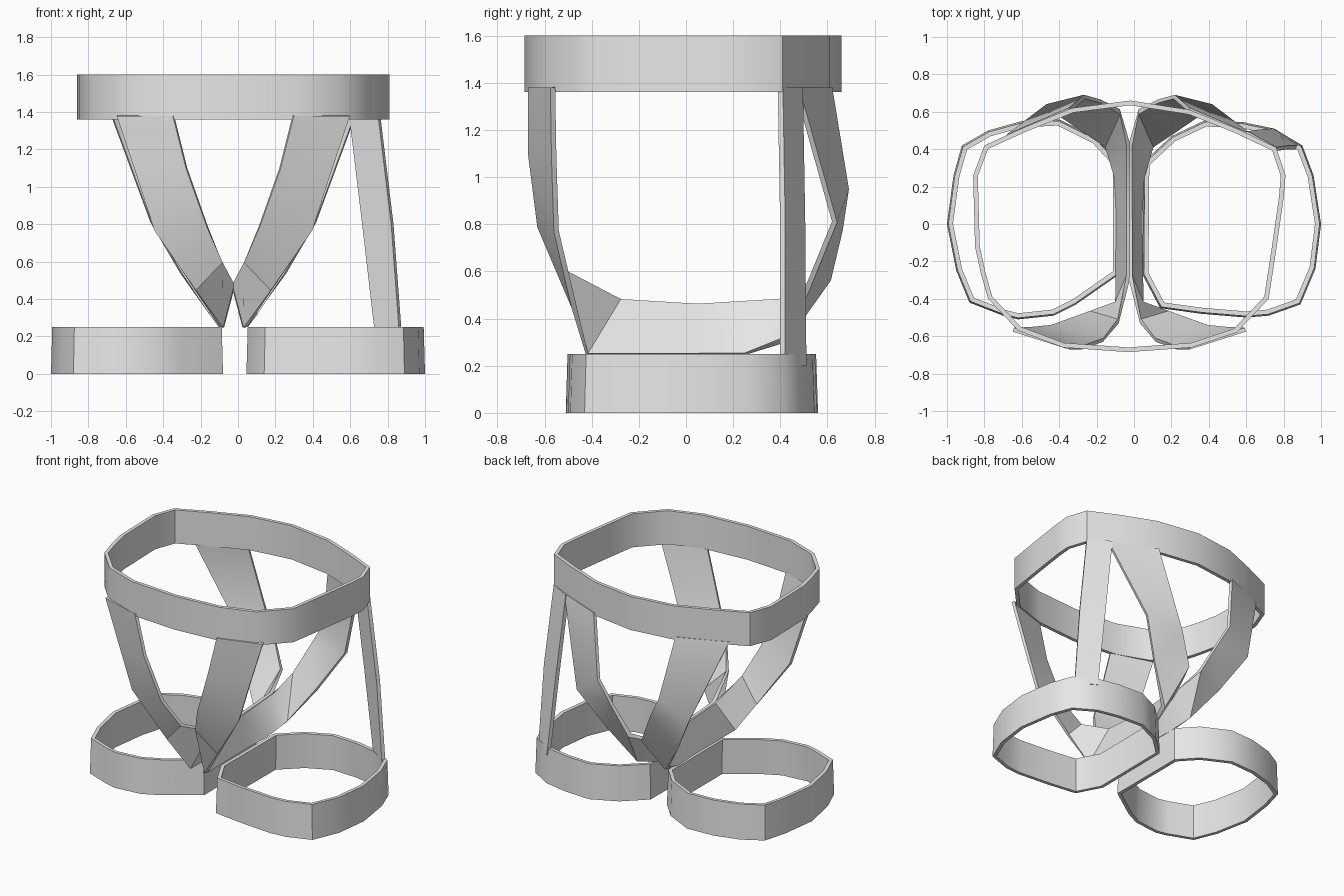
import bpy, math

grey = bpy.data.materials.new("light_grey")
grey.diffuse_color = (0.8, 0.8, 0.8, 1)
MID = -0.025  # centre line of the straps


def band(name, low, high, closed=False, offset=0.0, thick=0.025):
    """Thin sheet between two edge polylines, given thickness."""
    n = len(low)
    count = n if closed else n - 1
    faces = [(i, (i + 1) % n, n + (i + 1) % n, n + i) for i in range(count)]
    mesh = bpy.data.meshes.new(name)
    mesh.from_pydata(list(low) + list(high), [], faces)
    mesh.materials.append(grey)
    obj = bpy.data.objects.new(name, mesh)
    bpy.context.collection.objects.link(obj)
    bpy.context.view_layer.objects.active = obj
    obj.select_set(True)
    mod = obj.modifiers.new("thickness", "SOLIDIFY")
    mod.thickness = thick
    mod.offset = offset
    mod.use_even_offset = True
    bpy.ops.object.modifier_apply(modifier=mod.name)
    bpy.ops.object.shade_smooth_by_angle(angle=math.radians(40))
    obj.select_set(False)
    return obj


def ring(name, outline, z0, z1, flare=1.0):
    """Closed upright band following a counter-clockwise outline."""
    cx = (min(p[0] for p in outline) + max(p[0] for p in outline)) / 2
    low = [(x, y, z0) for x, y in outline]
    high = [(cx + (x - cx) * flare, y * flare, z1) for x, y in outline]
    return band(name, low, high, True, -1.0)


# Waist belt
waist = [(0.81, 0.26), (0.76, 0.41), (0.55, 0.51), (0.3, 0.61), (-0.02, 0.66),
         (-0.33, 0.62), (-0.58, 0.52), (-0.80, 0.42), (-0.86, 0.26),
         (-0.85, -0.12), (-0.82, -0.26), (-0.78, -0.40), (-0.62, -0.57),
         (-0.38, -0.66), (-0.03, -0.685), (0.31, -0.66), (0.55, -0.58),
         (0.72, -0.40), (0.76, -0.14), (0.80, 0.14)]
ring("waist_belt", waist, 1.36, 1.60)

# Leg cuffs
right_cuff = [(1.0, 0.0), (0.96, 0.26), (0.90, 0.42), (0.75, 0.51),
              (0.58, 0.545), (0.38, 0.555), (0.20, 0.47), (0.05, 0.33),
              (0.045, -0.27), (0.14, -0.45), (0.36, -0.48), (0.60, -0.50),
              (0.72, -0.49), (0.89, -0.43), (0.97, -0.24)]
left_cuff = [(-0.08, -0.27), (-0.08, 0.33), (-0.20, 0.46), (-0.40, 0.56),
             (-0.60, 0.55), (-0.78, 0.50), (-0.92, 0.42), (-0.965, 0.26),
             (-1.0, 0.0), (-0.95, -0.25), (-0.88, -0.42), (-0.70, -0.49),
             (-0.62, -0.51), (-0.43, -0.49), (-0.31, -0.43)]
ring("right_leg_cuff", right_cuff, 0.0, 0.25, 0.985)
ring("left_leg_cuff", left_cuff, 0.0, 0.25, 0.985)

# Crossing straps: front of belt, down, under, and up to the back of the belt
inner = [(0.32, -0.66, 1.38), (0.25, -0.66, 1.10), (0.14, -0.62, 0.79),
         (0.06, -0.52, 0.60), (0.005, -0.28, 0.48), (0.005, 0.05, 0.46),
         (0.005, 0.42, 0.48), (0.05, 0.60, 0.57), (0.15, 0.655, 0.78),
         (0.24, 0.68, 0.95), (0.32, 0.61, 1.38)]
outer = [(0.62, -0.565, 1.38), (0.52, -0.56, 1.08), (0.42, -0.55, 0.77),
         (0.205, -0.475, 0.45), (0.065, -0.42, 0.25), (0.06, 0.05, 0.25),
         (0.07, 0.25, 0.25), (0.12, 0.42, 0.31), (0.28, 0.52, 0.54),
         (0.44, 0.63, 0.81), (0.65, 0.47, 1.38)]
for side, s in (("right", 1), ("left", -1)):
    place = lambda pts: [(MID + s * x, y, z) for x, y, z in pts]
    band(side + "_body_strap", place(inner), place(outer), thick=0.022)

# Single side strap joining the belt to the right cuff
band("side_strap",
     [(0.74, 0.50, 0.20), (0.67, 0.495, 0.80), (0.60, 0.485, 1.38)],
     [(0.87, 0.41, 0.20), (0.825, 0.41, 0.80), (0.755, 0.40, 1.38)], thick=0.025)
